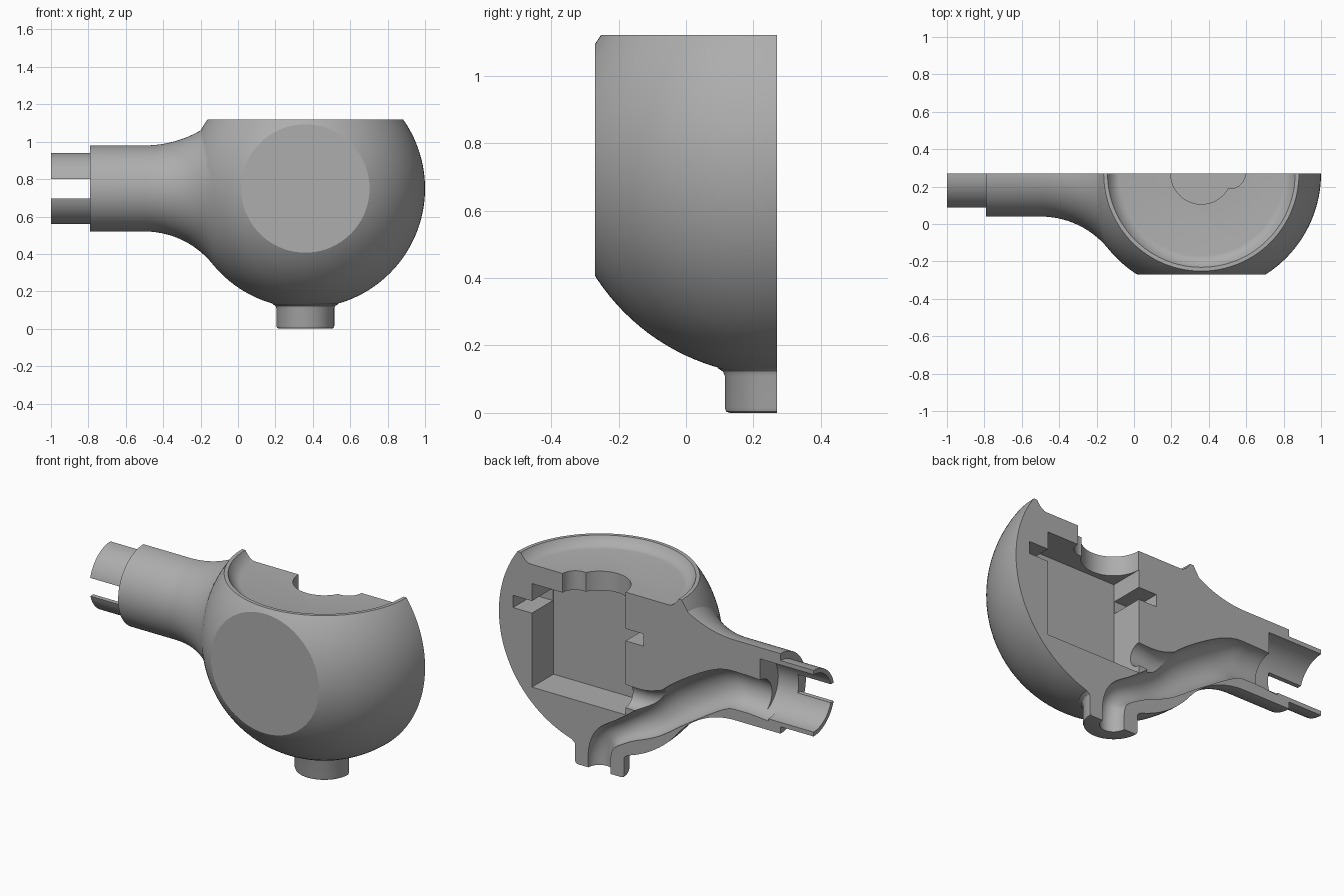
import bpy, bmesh
from math import sin, cos, pi, sqrt
from mathutils import Vector

cube = bpy.data.objects.get("Cube")
if cube:
    bpy.data.objects.remove(cube)

CX, CY, CZ = 0.36, 0.27, 0.75      # centre of the ball; CY is also the section plane
R = 0.64

grey = bpy.data.materials.new("matt grey")
grey.use_nodes = True
COLOUR = (0.42, 0.42, 0.42, 1)
grey.diffuse_color = COLOUR
grey.node_tree.nodes["Principled BSDF"].inputs["Base Color"].default_value = COLOUR


def loft(name, rings):
    """Closed solid through equal-sized rings of points."""
    bm = bmesh.new()
    loops = [[bm.verts.new(p) for p in ring] for ring in rings]
    n = len(loops[0])
    for a, b in zip(loops, loops[1:]):
        for i in range(n):
            j = (i + 1) % n
            bm.faces.new((a[i], a[j], b[j], b[i]))
    bm.faces.new(loops[0][::-1])
    bm.faces.new(loops[-1])
    bmesh.ops.recalc_face_normals(bm, faces=bm.faces)
    mesh = bpy.data.meshes.new(name)
    bm.to_mesh(mesh)
    bm.free()
    mesh.materials.append(grey)
    ob = bpy.data.objects.new(name, mesh)
    bpy.context.collection.objects.link(ob)
    return ob


def lathe(name, profile, x=CX, n=96):
    """Turn (radius, z) points about a vertical axis."""
    return loft(name, [[(x + r * cos(2 * pi * i / n), CY + r * sin(2 * pi * i / n), z)
                        for i in range(n)] for r, z in profile])


def tube(name, path, n=40, steps=8):
    """Sweep a round section along smoothed (x, z, radius) points."""
    pts = [Vector(p) for p in path]
    pts = [2 * pts[0] - pts[1]] + pts + [2 * pts[-1] - pts[-2]]
    fine = []
    for a, b, c, d in zip(pts, pts[1:], pts[2:], pts[3:]):
        for k in range(steps):
            t = k / steps
            fine.append(0.5 * (2 * b + (c - a) * t + (2 * a - 5 * b + 4 * c - d) * t * t
                               + (3 * b - a - 3 * c + d) * t ** 3))
    fine.append(pts[-2])
    rings = []
    for k, p in enumerate(fine):
        d = fine[min(k + 1, len(fine) - 1)] - fine[max(k - 1, 0)]
        side = Vector((-d.y, 0, d.x)).normalized()
        centre = Vector((p.x, CY, p.y))
        rings.append([centre + p.z * (cos(2 * pi * i / n) * side
                                      + sin(2 * pi * i / n) * Vector((0, 1, 0)))
                      for i in range(n)])
    return loft(name, rings)


def box(name, x0, x1, y0, y1, z0, z1):
    return loft(name, [[(x0, y0, z), (x1, y0, z), (x1, y1, z), (x0, y1, z)] for z in (z0, z1)])


def combine(target, tool, operation):
    mod = target.modifiers.new("cut", "BOOLEAN")
    mod.object, mod.operation, mod.solver = tool, operation, "EXACT"
    bpy.context.view_layer.update()
    done = target.evaluated_get(bpy.context.evaluated_depsgraph_get())
    mesh = bpy.data.meshes.new_from_object(done)
    target.modifiers.clear()
    target.data = mesh
    bpy.data.objects.remove(tool)


# Ball
M = 64
body = lathe("valve_body", [(R * sin(pi * (i + 0.1) / (M + 0.2)), CZ - R * cos(pi * (i + 0.1) / (M + 0.2)))
                            for i in range(M + 1)], n=128)

# Neck with a fillet into the ball, shallower along its top
def flare(x, radius):
    s = max(x + 0.5, 0)
    return 0.23 + radius - sqrt(radius ** 2 - s * s)


sections = [(-0.79, 0.23, 0.23)]
sections += [(x, flare(x, 0.467), flare(x, 0.6)) for x in [-0.5 + 0.363 * k / 20 for k in range(21)]]
sections.append((0.0, 0.42, 0.3))
N = 96
neck = loft("neck", [[(x, CY + low * cos(2 * pi * i / N),
                       CZ + (top if i < N / 2 else low) * sin(2 * pi * i / N))
                      for i in range(N)] for x, low, top in sections])
combine(body, neck, "UNION")

# Outlet spigot and split sleeve
combine(body, lathe("spigot", [(0.14, 0), (0.151, 0.004), (0.155, 0.015), (0.155, 0.11),
                               (0.16, 0.122), (0.175, 0.132), (0.175, 0.25)]), "UNION")
combine(body, tube("sleeve", [(-1, CZ, 0.19), (-0.7, CZ, 0.19)], n=64), "UNION")

# Flat top, flat front and section plane
combine(body, box("trim", -1.5, 1.5, -0.27, CY, -0.5, 1.12), "INTERSECT")

# Dished recess in the top
combine(body, lathe("recess", [(0.44, 1.07), (0.455, 1.073), (0.475, 1.085),
                               (0.495, 1.108), (0.507, 1.13), (0.507, 1.3)]), "DIFFERENCE")

# Chamber, seat groove and keyhole opening
combine(body, box("chamber", 0.195, 0.79, 0.075, 0.5, 0.365, 0.96), "DIFFERENCE")
combine(body, box("groove", 0.08, 0.91, 0.08, 0.5, 0.79, 0.86), "DIFFERENCE")
for x, r in ((CX, 0.164), (0.515, 0.08)):
    combine(body, lathe("opening", [(r, 0.9), (r, 1.2)], x, 48), "DIFFERENCE")

# Sleeve slot and bore
combine(body, box("slot", -1.2, -0.79, -0.2, 0.5, 0.695, 0.8), "DIFFERENCE")
combine(body, tube("bore", [(-1.1, CZ, 0.165), (-0.66, CZ, 0.165)], n=64), "DIFFERENCE")

# Curved passage from bore to spigot, and its branch to the chamber
passage = [(-0.72, 0.68, 0.108), (-0.55, 0.69, 0.108), (-0.4, 0.67, 0.11), (-0.15, 0.52, 0.11),
           (0.03, 0.375, 0.09), (0.2, 0.275, 0.067), (0.32, 0.195, 0.066),
           (0.36, 0.1, 0.07), (0.36, -0.05, 0.07)]
combine(body, tube("passage", passage), "DIFFERENCE")
combine(body, tube("branch", [(0.25, 0.475, 0.066), (0.05, 0.475, 0.066), (-0.15, 0.54, 0.066)]),
        "DIFFERENCE")

# Smooth shading with sharp edges
bpy.ops.object.select_all(action="DESELECT")
body.select_set(True)
bpy.context.view_layer.objects.active = body
bpy.ops.object.shade_smooth_by_angle(angle=0.45)
